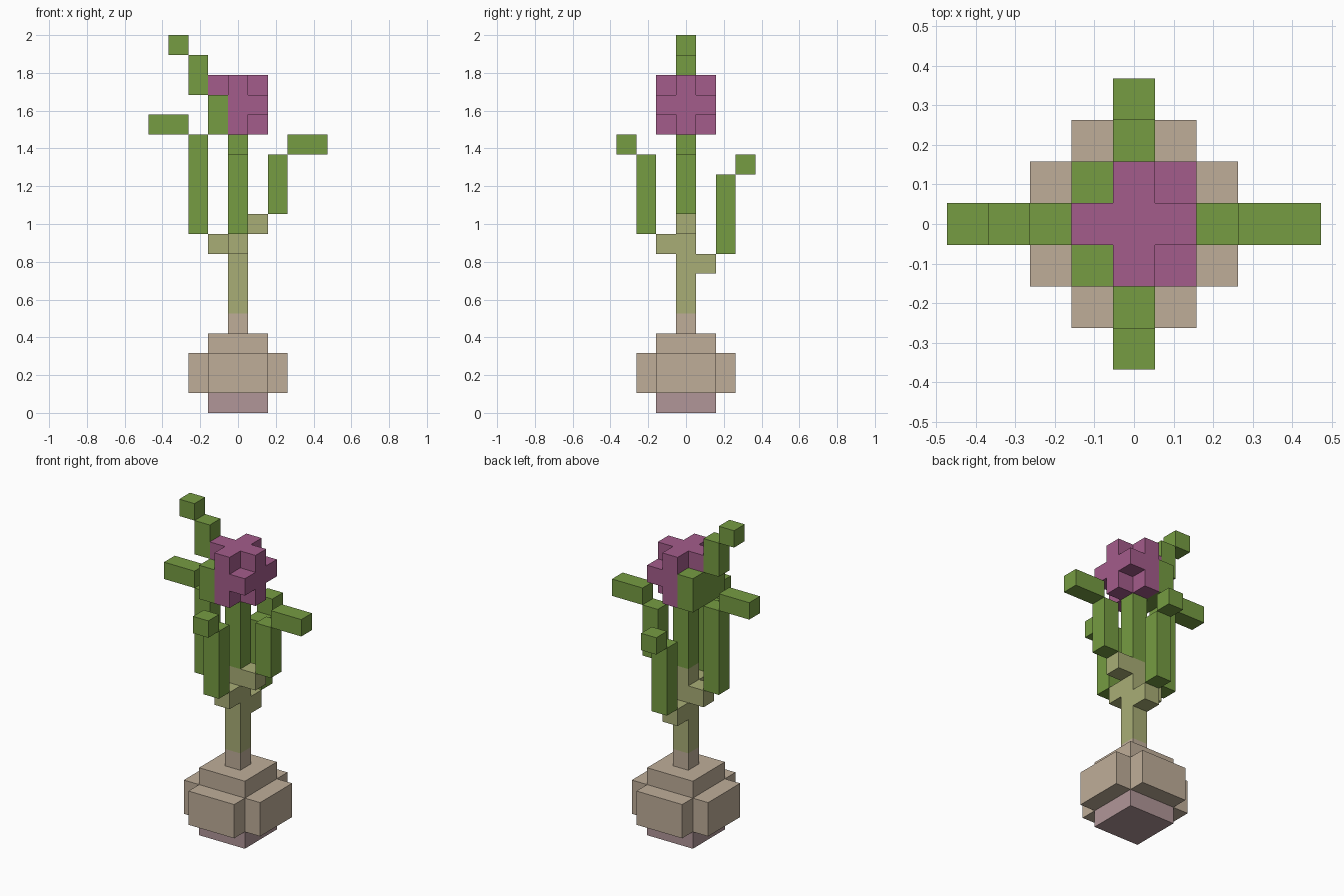
import bpy
import bmesh
from itertools import product
from mathutils import Vector

UNIT = 2 / 19  # edge of one cube cell

cube = bpy.data.objects.get("Cube")
if cube:
    bpy.data.objects.remove(cube, do_unlink=True)


def material(name, rgb):
    linear = [((c / 255 + 0.055) / 1.055) ** 2.4 for c in rgb] + [1]
    mat = bpy.data.materials.new(name)
    mat.use_nodes = True
    mat.diffuse_color = linear
    mat.node_tree.nodes["Principled BSDF"].inputs["Base Color"].default_value = linear
    return mat


ROSE = material("dusty_rose", (177, 150, 152))
TAN = material("tan", (191, 174, 153))
OLIVE = material("olive", (169, 174, 118))
GREEN = material("leaf_green", (118, 156, 66))
PURPLE = material("purple", (164, 92, 139))


def cells(x, y, z):
    """Grid cells in a block; each range is (first, last), inclusive."""
    return set(product(*(range(a, b + 1) for a, b in (x, y, z))))


def build(name, mat, *blocks):
    """Join blocks of cells into one closed mesh of their outer faces."""
    solid = set().union(*blocks)
    bm = bmesh.new()
    for cell in solid:
        centre = Vector(cell) + Vector((0, 0, 0.5))
        for axis, side in product(range(3), (-1, 1)):
            normal = Vector((0, 0, 0))
            normal[axis] = side
            if tuple(int(c + n) for c, n in zip(cell, normal)) in solid:
                continue
            u = Vector((0, 0, 0))
            u[(axis + 1) % 3] = 1
            v = normal.cross(u)
            corners = [normal + u + v, normal - u + v, normal - u - v, normal + u - v]
            bm.faces.new([bm.verts.new((centre + c / 2) * UNIT) for c in corners])
    # Weld the cells and merge their flush faces
    bmesh.ops.remove_doubles(bm, verts=bm.verts, dist=UNIT / 100)
    bmesh.ops.dissolve_limit(bm, angle_limit=0.01, verts=bm.verts, edges=bm.edges)
    bm.normal_update()
    mesh = bpy.data.meshes.new(name)
    bm.to_mesh(mesh)
    bm.free()
    mesh.materials.append(mat)
    obj = bpy.data.objects.new(name, mesh)
    bpy.context.collection.objects.link(obj)


MID, WIDE, BROAD = (0, 0), (-1, 1), (-2, 2)

# Bulb and stem
build("bulb_base", ROSE, cells(WIDE, WIDE, (0, 0)))
build("bulb", TAN,
      cells(BROAD, WIDE, (1, 2)), cells(WIDE, BROAD, (1, 2)),
      cells(WIDE, WIDE, (3, 3)), cells(MID, MID, (4, 4)))
build("lower_stem", OLIVE, cells(MID, MID, (5, 9)))
build("upper_stem", GREEN, cells(MID, MID, (10, 13)))

# Leaves: name, outward direction, branch level, blade height, tip length
LEAVES = [("left", (1, 0), 9, 3, 2), ("right", (-1, 0), 8, 5, 2),
          ("front", (0, -1), 8, 4, 1), ("back", (0, 1), 7, 4, 1)]
for name, (dx, dy), level, height, tip in LEAVES:
    def run(first, last, low, high):
        return {(dx * r, dy * r, z) for r in range(first, last + 1)
                for z in range(low, high + 1)}
    top = level + height
    build(name + "_leaf_branch", OLIVE, run(1, 1, level, level))
    build(name + "_leaf_blade", GREEN, run(2, 2, level + 1, top))
    build(name + "_leaf_tip", GREEN, run(3, 2 + tip, top + 1, top + 1))

# Flower: a rounded block whose right side is closed by a sheath leaf
build("flower", PURPLE,
      cells(MID, WIDE, (14, 16)), cells((0, 1), MID, (14, 16)),
      cells((0, 1), WIDE, (15, 15)), cells(WIDE, MID, (16, 16)))
build("sheath_leaf", GREEN, cells((-1, -1), WIDE, (14, 15)))
build("sheath_leaf_blade", GREEN, cells((-2, -2), MID, (16, 17)))
build("sheath_leaf_tip", GREEN, cells((-3, -3), MID, (18, 18)))
